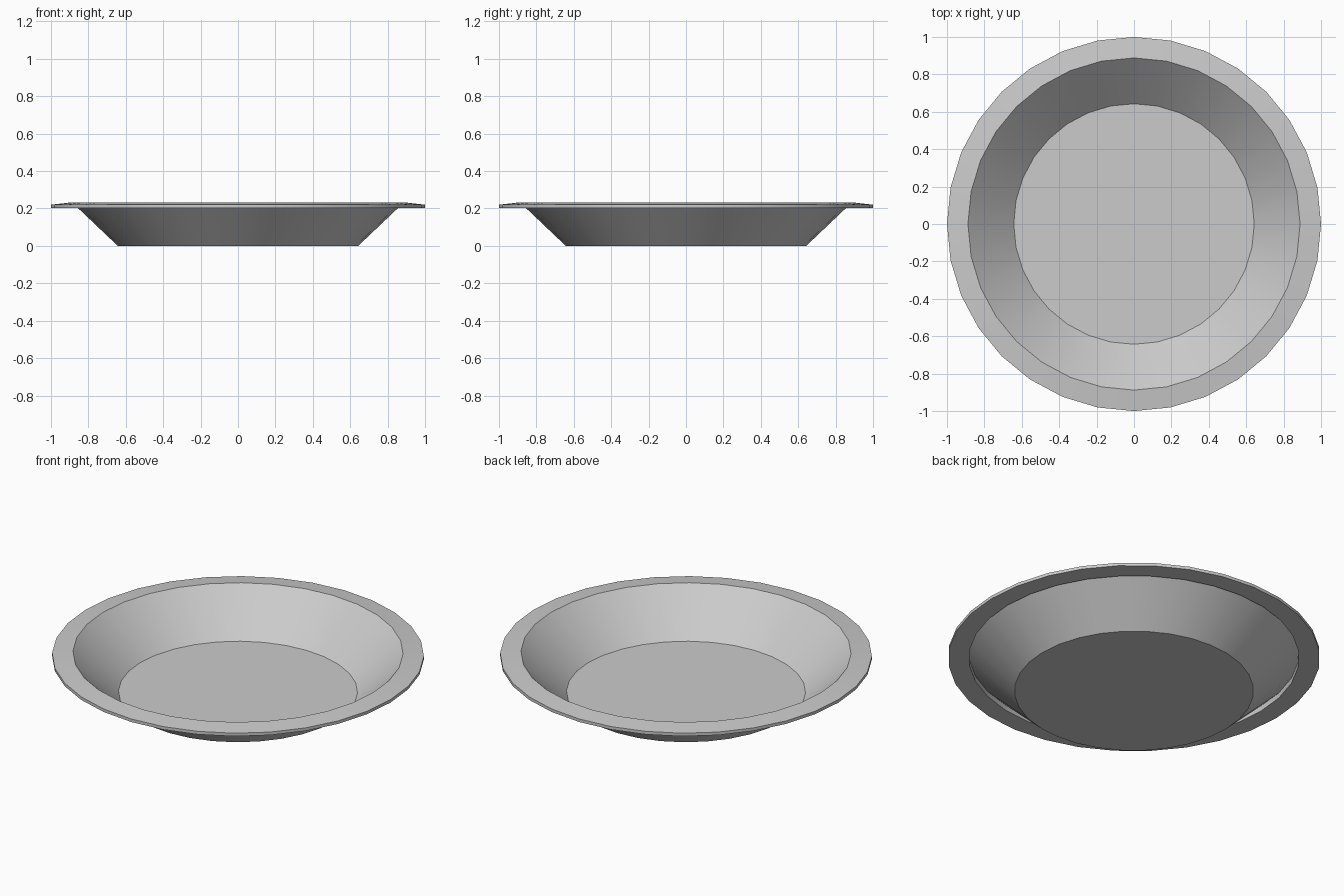
import bpy, bmesh, math

if "Cube" in bpy.data.objects:
    bpy.data.objects.remove(bpy.data.objects["Cube"])

SIDES = 32


def lathe(name, profile, closed=False, cap_first=False):
    """Revolve a (radius, z) profile around the z axis."""
    bm = bmesh.new()
    rings = []
    for r, z in profile:
        rings.append([bm.verts.new((r * math.cos(2 * math.pi * i / SIDES),
                                    r * math.sin(2 * math.pi * i / SIDES), z))
                      for i in range(SIDES)])
    pairs = list(zip(rings, rings[1:]))
    if closed:
        pairs.append((rings[-1], rings[0]))
    for a, b in pairs:
        for i in range(SIDES):
            j = (i + 1) % SIDES
            bm.faces.new((a[i], a[j], b[j], b[i]))
    if cap_first:
        bm.faces.new(rings[0])
    if closed:
        bmesh.ops.recalc_face_normals(bm, faces=bm.faces)
    mesh = bpy.data.meshes.new(name)
    bm.to_mesh(mesh)
    bm.free()
    obj = bpy.data.objects.new(name, mesh)
    bpy.context.collection.objects.link(obj)
    bpy.ops.object.select_all(action='DESELECT')
    obj.select_set(True)
    bpy.context.view_layer.objects.active = obj
    bpy.ops.object.shade_smooth_by_angle(angle=math.radians(30))
    return obj


# Thin dish: flat floor and sloping wall, open at the top
lathe("dish", [(0.643, 0.0), (0.888, 0.233)], cap_first=True)

# Rim band: slightly sloping top, short outer edge, flat underside
lathe("rim", [(0.888, 0.233), (1.0, 0.22), (1.0, 0.202), (0.888, 0.202)], closed=True)
